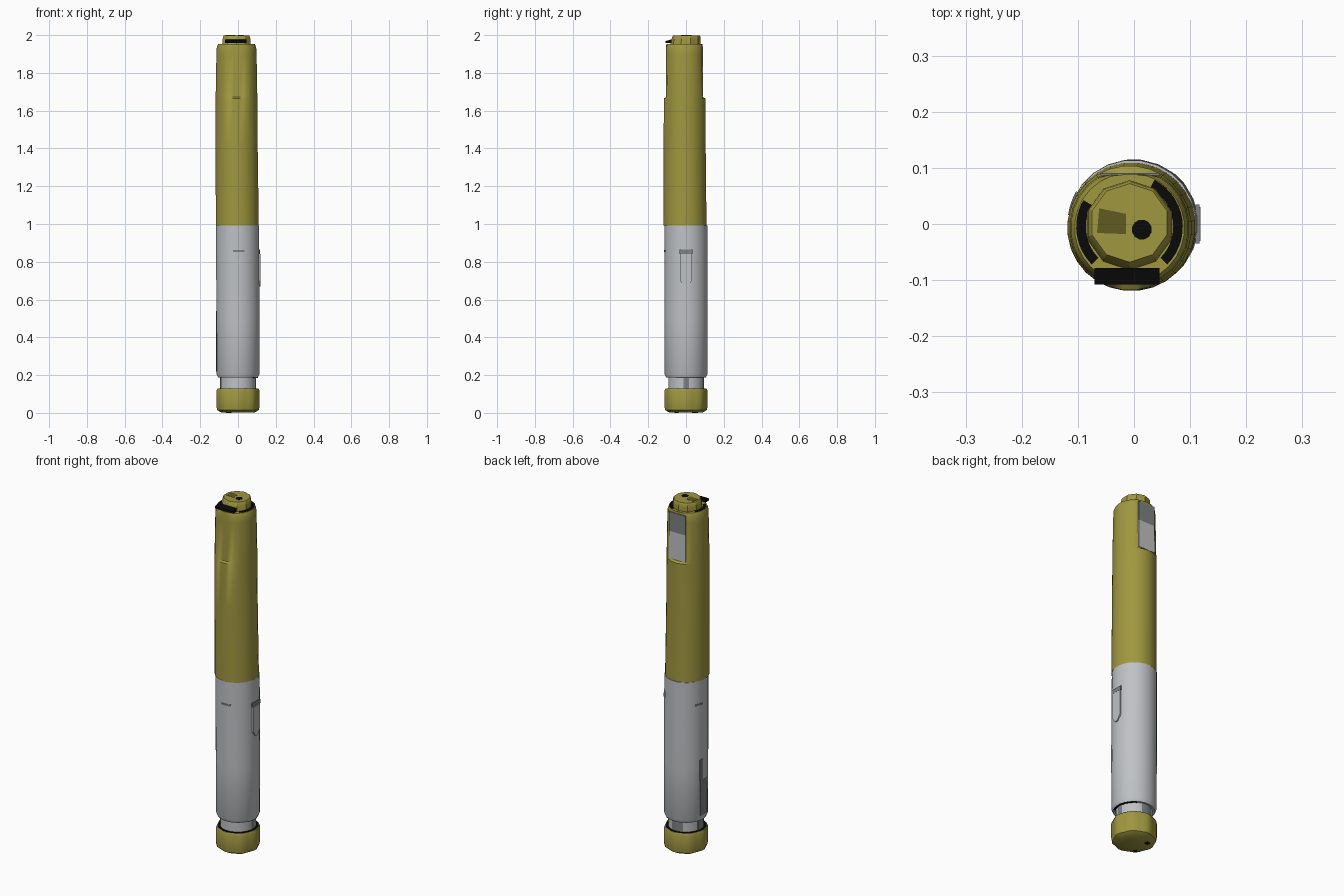
import bpy, bmesh, math
from mathutils import Vector

if "Cube" in bpy.data.objects:
    bpy.data.objects.remove(bpy.data.objects["Cube"])


def material(name, rgb):
    m = bpy.data.materials.new(name)
    m.diffuse_color = (*rgb, 1)
    m.use_nodes = True
    m.node_tree.nodes["Principled BSDF"].inputs["Base Color"].default_value = m.diffuse_color
    return m


OLIVE = material("olive plastic", (0.35, 0.31, 0.05))
GREY = material("light grey plastic", (0.52, 0.54, 0.56))
BLACK = material("black", (0.003, 0.003, 0.003))
DARK_GREY = material("dark grey", (0.20, 0.225, 0.23))
DARK_OLIVE = material("dark olive", (0.12, 0.105, 0.015))


def loft(name, sections, mat, n=24, shape=None, angle=35):
    """Stack of rings (z, centre x, centre y, radius), capped at both ends."""
    bm = bmesh.new()
    rings = []
    for i, (z, cx, cy, r) in enumerate(sections):
        ring = []
        for k in range(n):
            a = 2 * math.pi * (k + 0.5) / n
            p = Vector((cx + r * math.cos(a), cy + r * math.sin(a), z))
            ring.append(bm.verts.new(shape(p, a, i) if shape else p))
        rings.append(ring)
    for lo, hi in zip(rings, rings[1:]):
        for k in range(n):
            j = (k + 1) % n
            bm.faces.new((lo[k], lo[j], hi[j], hi[k]))
    bm.faces.new(rings[0][::-1])
    bm.faces.new(rings[-1])
    return finish(name, bm, mat, angle)


def finish(name, bm, mat, angle=35):
    bmesh.ops.recalc_face_normals(bm, faces=bm.faces)
    me = bpy.data.meshes.new(name)
    bm.to_mesh(me)
    bm.free()
    me.materials.append(mat)
    ob = bpy.data.objects.new(name, me)
    bpy.context.collection.objects.link(ob)
    bpy.ops.object.select_all(action='DESELECT')
    ob.select_set(True)
    bpy.context.view_layer.objects.active = ob
    bpy.ops.object.shade_smooth_by_angle(angle=math.radians(angle))
    return ob


def prism(name, outline, depth, mat):
    """Closed outline of 3D points pushed along a depth vector."""
    bm = bmesh.new()
    a = [bm.verts.new(p) for p in outline]
    b = [bm.verts.new(Vector(p) + Vector(depth)) for p in outline]
    bm.faces.new(a)
    bm.faces.new(b[::-1])
    for i in range(len(a)):
        j = (i + 1) % len(a)
        bm.faces.new((a[i], a[j], b[j], b[i]))
    return finish(name, bm, mat, 20)


def arc(name, start, end, r0, r1, z, h=0.003, cx=0.0, cy=0.0, mat=BLACK):
    """Thin curved band between two angles in degrees."""
    n = 14
    angles = [math.radians(start + (end - start) * k / n) for k in range(n + 1)]
    pts = [(cx + r1 * math.cos(a), cy + r1 * math.sin(a), z) for a in angles]
    pts += [(cx + r0 * math.cos(a), cy + r0 * math.sin(a), z) for a in angles[::-1]]
    return prism(name, pts, (0, 0, h), mat)


# Scalloped end knob with small dark dots beneath
def scallop(p, a, i):
    k = 1 + 0.03 * math.cos(8 * a)
    return Vector((p.x * k, p.y * k, p.z))


loft("dose_knob", [(0.001, 0, 0, 0.085), (0.015, 0, 0, 0.109), (0.04, 0, 0, 0.113),
                   (0.115, 0, 0, 0.113), (0.128, 0, 0, 0.108)],
     OLIVE, n=32, shape=scallop)
for x, y, r in ((-0.048, 0.048, 0.015), (-0.05, -0.05, 0.01)):
    loft("knob_dot", [(0.0, x, y, r), (0.002, x, y, r)], BLACK, n=10)
for i in range(2):
    arc("knob_groove", 180 * i, 180 * i + 180, 0.09, 0.106, 0.127)

# Narrow neck between knob and barrel, with dark patches
loft("neck", [(0.12, 0, 0, 0.094), (0.20, 0, 0, 0.094)], GREY)
for start, end in ((-8, 10), (75, 115), (165, 195)):
    arc("neck_patch", start, end, 0.09, 0.0955, 0.129, 0.059, mat=DARK_GREY)
arc("barrel_groove", -30, 60, 0.09, 0.105, 0.186)

# Grey lower barrel, with a darker patch on the left and small marks
loft("lower_barrel", [(0.188, 0, 0, 0.106), (0.205, 0, 0, 0.114), (0.5, 0, 0, 0.115),
                      (0.86, -0.002, 0, 0.115), (0.992, -0.003, 0, 0.114)], GREY)
arc("left_patch_low", 165, 192, 0.111, 0.116, 0.22, 0.20, mat=DARK_GREY)
arc("left_patch_high", 163, 174, 0.111, 0.116, 0.42, 0.12, mat=DARK_GREY)
for start, end in ((-102, -72), (150, 172)):
    arc("barrel_mark", start, end, 0.111, 0.1165, 0.853, 0.01,
        cx=-0.002, mat=DARK_GREY)


# Olive cap, with front and back flats above the step
def flats(p, a, i):
    if i >= 4:
        p.y = max(-0.105, min(0.088, p.y))
    return p


loft("cap", [(0.992, -0.004, -0.005, 0.1145), (1.15, -0.005, -0.006, 0.1135),
             (1.4, -0.007, -0.007, 0.112), (1.665, -0.008, -0.007, 0.111),
             (1.672, -0.008, -0.007, 0.111), (1.90, -0.008, -0.007, 0.107),
             (1.935, -0.008, -0.007, 0.105), (1.952, -0.008, -0.007, 0.098)],
     OLIVE, n=28, shape=flats)
arc("cap_groove_right", -45, 62, 0.078, 0.095, 1.951, cx=-0.008, cy=-0.005)
arc("cap_groove_left", 150, 225, 0.078, 0.095, 1.951, cx=-0.008, cy=-0.005)

# Stepped button on the top, with a dark dot and a darker square
loft("top_button", [(1.945, -0.008, -0.003, 0.08), (1.975, -0.008, 0.0, 0.078),
                    (1.993, -0.008, 0.002, 0.074), (1.999, -0.008, 0.002, 0.07)],
     OLIVE, n=10, angle=30)
loft("button_dot", [(1.998, 0.014, -0.01, 0.018), (2.0, 0.014, -0.01, 0.018)],
     BLACK, n=12)
prism("button_square", [(-0.066, -0.016, 1.998), (-0.014, -0.018, 1.998),
                        (-0.014, 0.018, 1.998), (-0.062, 0.028, 1.998)],
      (0, 0, 0.0018), DARK_OLIVE)

# Small dark lip at the front of the button
prism("front_lip", [(-0.07, -0.108, 1.957), (-0.07, -0.108, 1.969),
                    (-0.07, -0.078, 1.977), (-0.07, -0.078, 1.957)], (0.115, 0, 0), BLACK)

# Grey plate on the back flat of the cap, darker towards the top
for name, z0, z1, mat in (("back_plate", 1.675, 1.83, GREY),
                          ("back_plate_top", 1.83, 1.94, DARK_GREY)):
    prism(name, [(-0.06, 0.086, z0), (0.045, 0.086, z0),
                 (0.045, 0.086, z1), (-0.06, 0.086, z1)], (0, 0.005, 0), mat)

# Side window plate and small dark ridge on the grey barrel
prism("side_window", [(0.11, -0.03, 0.70), (0.11, -0.01, 0.67), (0.11, 0.01, 0.67),
                      (0.11, 0.03, 0.70), (0.11, 0.03, 0.84), (0.11, -0.03, 0.84)],
      (0.0085, 0, 0), GREY)
prism("side_ridge", [(0.11, -0.035, 0.842), (0.11, 0.035, 0.842),
                     (0.11, 0.035, 0.864), (0.11, -0.035, 0.864)], (0.007, 0, 0), DARK_GREY)
